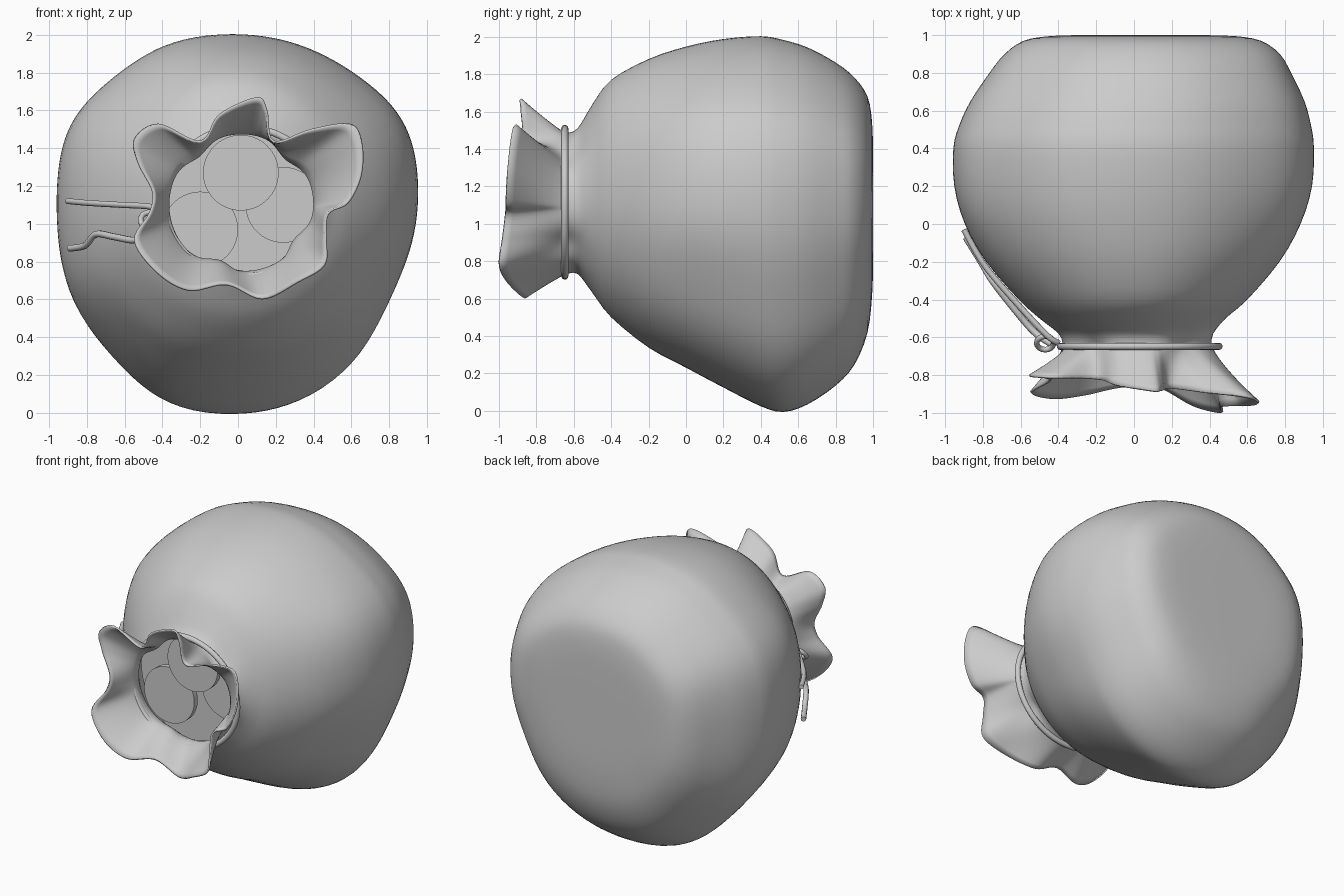
import bpy, bmesh, math
from mathutils import Vector

if "Cube" in bpy.data.objects:
    bpy.data.objects.remove(bpy.data.objects["Cube"])


def spline(pts, steps, closed=False):
    """Catmull-Rom interpolation through tuples of any size."""
    n, out = len(pts), []
    get = (lambda i: pts[i % n]) if closed else (lambda i: pts[max(0, min(n - 1, i))])
    for i in range(n if closed else n - 1):
        p = [get(i + k) for k in (-1, 0, 1, 2)]
        for s in range(steps):
            t = s / steps
            out.append(tuple(0.5 * (2 * b + (c - a) * t + (2 * a - 5 * b + 4 * c - d) * t * t
                                    + (3 * b - a - 3 * c + d) * t ** 3) for a, b, c, d in zip(*p)))
    if not closed:
        out.append(tuple(pts[-1]))
    return out


def add_object(name, bm):
    bmesh.ops.recalc_face_normals(bm, faces=bm.faces)
    me = bpy.data.meshes.new(name)
    bm.to_mesh(me)
    bm.free()
    ob = bpy.data.objects.new(name, me)
    bpy.context.collection.objects.link(ob)
    return ob


def smooth(ob, angle=40):
    bpy.ops.object.select_all(action='DESELECT')
    ob.select_set(True)
    bpy.context.view_layer.objects.active = ob
    bpy.ops.object.shade_smooth_by_angle(angle=math.radians(angle))


CX, CZ = 0.02, 1.1

# Ruffled mouth rim (x, y, z), clockwise from the top
rim = spline([
    (0.10, -0.88, 1.67), (0.155, -0.88, 1.60), (0.19, -0.87, 1.44), (0.38, -0.89, 1.50),
    (0.59, -0.91, 1.53), (0.655, -0.93, 1.44), (0.655, -0.95, 1.26), (0.585, -0.96, 1.11),
    (0.48, -0.965, 1.05), (0.47, -0.98, 0.92), (0.46, -0.995, 0.78), (0.32, -0.96, 0.69),
    (0.13, -0.86, 0.60), (-0.06, -0.86, 0.675), (-0.26, -0.90, 0.645), (-0.43, -0.92, 0.74),
    (-0.55, -0.89, 0.91), (-0.47, -0.84, 1.06), (-0.455, -0.82, 1.17), (-0.53, -0.80, 1.32),
    (-0.55, -0.80, 1.45), (-0.42, -0.81, 1.53), (-0.20, -0.82, 1.44), (-0.10, -0.85, 1.58)],
    6, closed=True)
angles = [math.atan2(z - CZ, x - CX) for x, y, z in rim]

# Bag sections from neck to back: y, left x, right x, bottom z, top z
sections = spline([
    (-0.64, -0.375, 0.41, 0.725, 1.485), (-0.58, -0.40, 0.42, 0.73, 1.51),
    (-0.50, -0.50, 0.485, 0.63, 1.64), (-0.40, -0.61, 0.60, 0.50, 1.77),
    (-0.20, -0.78, 0.77, 0.34, 1.88), (0.0, -0.89, 0.88, 0.235, 1.945),
    (0.20, -0.945, 0.94, 0.13, 1.985), (0.40, -0.95, 0.95, 0.03, 2.0),
    (0.52, -0.92, 0.935, 0.0, 1.98), (0.65, -0.86, 0.90, 0.04, 1.94),
    (0.80, -0.76, 0.83, 0.14, 1.86), (0.90, -0.68, 0.77, 0.25, 1.78),
    (0.97, -0.58, 0.67, 0.42, 1.68), (0.995, -0.44, 0.53, 0.62, 1.54),
    (1.0, -0.28, 0.34, 0.80, 1.36)], 3)

# Soft lumps (angle, amount) on the body and pleats at the neck
body_lumps = [(28, 0.04), (152, 0.04), (115, 0.02), (207, 0.03), (245, 0.03), (332, -0.035)]
neck_pleats = [(47, -0.11), (130, -0.10), (250, -0.14), (325, -0.11)]


def lumps(table, a, width):
    d = math.degrees(a)
    return sum(h * math.exp(-(((d - c + 180) % 360 - 180) / width) ** 2) for c, h in table)


def ring_point(sec, a):
    y, xl, xr, zb, zt = sec
    s = math.sin(a)
    wb = min(1, max(0, (y + 0.45) / 0.5))
    wn = min(1, max(0, (-0.48 - y) / 0.16))
    f = 1 + wb * lumps(body_lumps, a, 18) + wn * wn * lumps(neck_pleats, a, 15)
    return Vector(((xl + xr) / 2 + f * math.cos(a) * (xr - xl) / 2, y,
                   CZ + f * s * (zt - CZ if s > 0 else CZ - zb)))


# Cloth bag: ruffled collar, pinched neck and full body in one surface
rings = []
for k in range(8):
    t = 1 - k / 8
    ring = []
    for p, a in zip(rim, angles):
        neck = ring_point(sections[0], a)
        q = neck.lerp(Vector(p), t ** 1.1)
        q.y = neck.y + (p[1] - neck.y) * t
        ring.append(q)
    rings.append(ring)
rings += [[ring_point(s, a) for a in angles] for s in sections]
bm = bmesh.new()
vr = [[bm.verts.new(p) for p in r] for r in rings]
n = len(angles)
for r0, r1 in zip(vr, vr[1:]):
    for i in range(n):
        j = (i + 1) % n
        bm.faces.new((r0[i], r0[j], r1[j], r1[i]))
centre = bm.verts.new((0.03, 1.0, 1.08))
for i in range(n):
    bm.faces.new((vr[-1][i], vr[-1][(i + 1) % n], centre))
bag = add_object("bag", bm)
mod = bag.modifiers.new("cloth_thickness", 'SOLIDIFY')
mod.thickness = 0.012
mod.offset = -1
smooth(bag, 75)


# Coins and the flat fill beneath them
def disc(name, x, y, z, radius, depth):
    bpy.ops.mesh.primitive_cylinder_add(vertices=64, radius=radius, depth=depth,
                                        location=(x, y, z), rotation=(math.pi / 2, 0, 0))
    ob = bpy.context.object
    ob.name = name
    smooth(ob, 40)


disc("contents_fill", 0.01, -0.41, 1.1, 0.49, 0.02)
for name, x, y, z in (("coin_top", 0.015, -0.52, 1.27), ("coin_left", -0.20, -0.48, 0.97),
                      ("coin_right", 0.24, -0.45, 1.10)):
    disc(name, x, y, z, 0.20, 0.04)


# Cord: a band round the neck, a knot loop and two loose tails
def cord(name, pts, radius, closed=False):
    cu = bpy.data.curves.new(name, 'CURVE')
    cu.dimensions = '3D'
    cu.bevel_depth = radius
    cu.bevel_resolution = 3
    cu.use_fill_caps = True
    sp = cu.splines.new('POLY')
    path = spline(pts, 6, closed)
    sp.points.add(len(path) - 1)
    for p, co in zip(sp.points, path):
        p.co = (*co, 1)
    sp.use_cyclic_u = closed
    ob = bpy.data.objects.new(name, cu)
    bpy.context.collection.objects.link(ob)


cord("neck_cord", [(0.03 + 0.42 * math.cos(a), -0.648, 1.115 + 0.395 * math.sin(a))
                   for a in (math.tau * i / 16 for i in range(16))], 0.019, True)
cord("cord_knot", [(-0.47 + 0.045 * math.cos(a), -0.63 + 0.035 * math.sin(a), 1.02 + 0.04 * math.sin(a))
                   for a in (math.tau * i / 8 for i in range(8))], 0.015, True)
cord("cord_tail_upper", [(-0.40, -0.63, 1.06), (-0.46, -0.59, 1.09), (-0.62, -0.42, 1.10),
                         (-0.79, -0.22, 1.11), (-0.90, -0.03, 1.12)], 0.016)
cord("cord_tail_lower", [(-0.43, -0.64, 0.98), (-0.53, -0.57, 0.915), (-0.65, -0.43, 0.93),
                         (-0.75, -0.30, 0.945), (-0.81, -0.20, 0.885), (-0.89, -0.07, 0.87)], 0.018)
